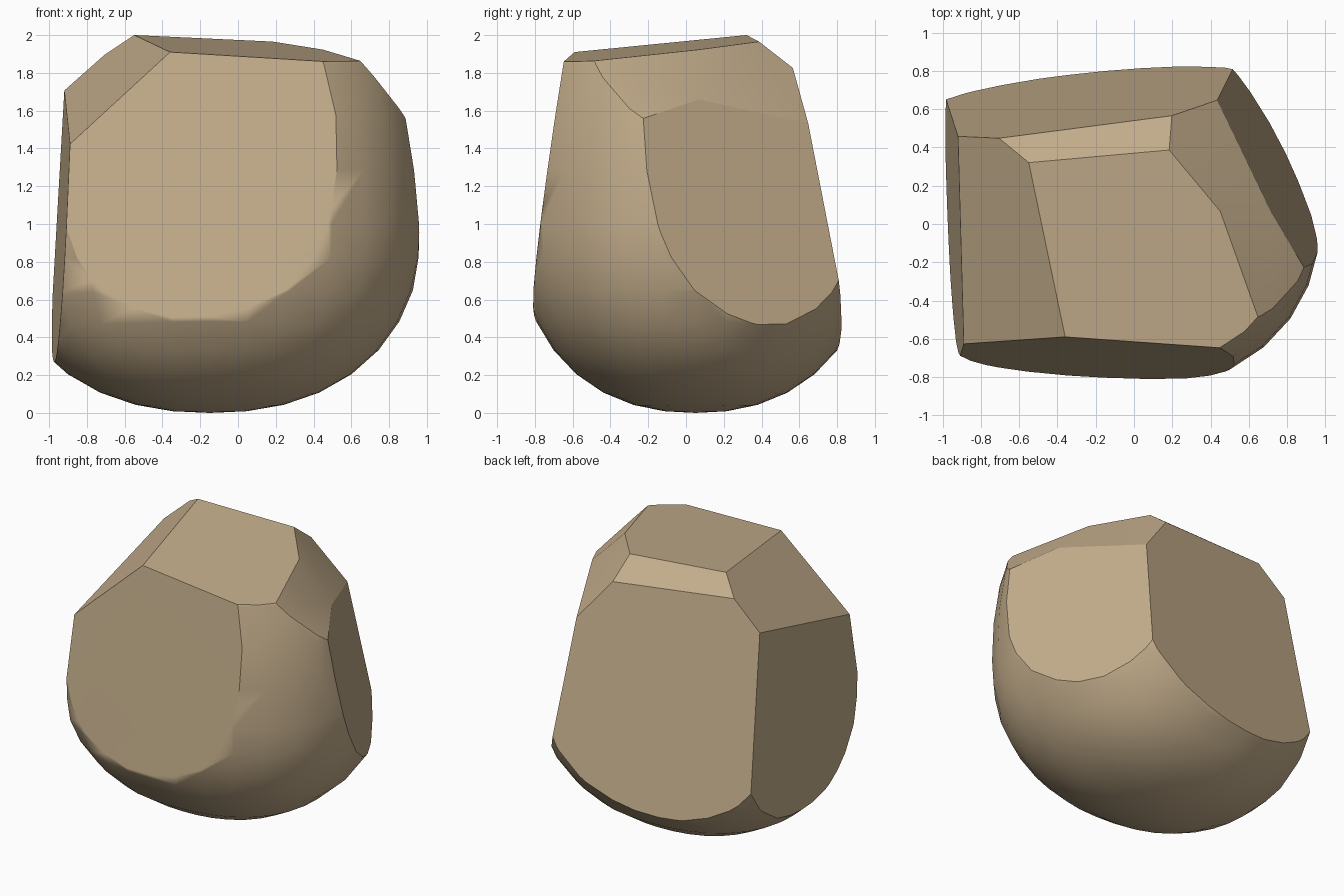
import bpy, bmesh, math
from mathutils import Vector

cube = bpy.data.objects.get("Cube")
if cube:
    bpy.data.objects.remove(cube, do_unlink=True)

# Rounded boulder body: slightly boxy ellipsoid, stretched in its upper half
CENTRE = Vector((-0.15, 0.05, 1.0))
RADIUS_X, RADIUS_Y, RADIUS_LOW, RADIUS_HIGH = 1.125, 0.945, 1.0, 1.6
BOXINESS = 2.25

# Chiselled facets: outward normal and limit, keeping normal . p <= limit
FACETS = {
    "front": ((-0.062, -1, 0.143), 0.885),
    "back": ((-0.116, 1, 0.183), 0.877),
    "left": ((1, 0.524, 0.199), 1.079),
    "right": ((-1, -0.041, 0.05), 0.986),
    "top": ((0.055, -0.0875, 1), 1.942),
    "top_right": ((-0.90, -0.287, 1), 2.403),
    "top_back": ((-0.023, 0.78, 1), 2.263),
    "top_left_back": ((1, 0.7, 1), 2.42),
    "top_left": ((1, 0.25, 1), 2.39),
}


def shape_body(bm):
    bmesh.ops.create_uvsphere(bm, u_segments=32, v_segments=18, radius=1)
    for v in bm.verts:
        d = v.co.normalized()
        size = sum(abs(c) ** BOXINESS for c in d) ** (1 / BOXINESS)
        d /= size
        rz = RADIUS_HIGH if d.z > 0 else RADIUS_LOW
        v.co = CENTRE + Vector((d.x * RADIUS_X, d.y * RADIUS_Y, d.z * rz))


def slice_facet(bm, normal, limit):
    n = Vector(normal)
    cut = bmesh.ops.bisect_plane(
        bm, geom=bm.verts[:] + bm.edges[:] + bm.faces[:], dist=1e-5,
        plane_co=n * (limit / n.length_squared), plane_no=n, clear_outer=True)
    rim = [e for e in cut["geom_cut"]
           if isinstance(e, bmesh.types.BMEdge) and e.is_boundary]
    if rim:
        bmesh.ops.edgeloop_fill(bm, edges=rim)


bm = bmesh.new()
shape_body(bm)
for normal, limit in FACETS.values():
    slice_facet(bm, normal, limit)
bmesh.ops.remove_doubles(bm, verts=bm.verts[:], dist=0.004)
bmesh.ops.recalc_face_normals(bm, faces=bm.faces[:])

mesh = bpy.data.meshes.new("boulder")
bm.to_mesh(mesh)
bm.free()
boulder = bpy.data.objects.new("boulder", mesh)
bpy.context.collection.objects.link(boulder)

# Sandy stone colour
stone = bpy.data.materials.new("sandy_stone")
stone.use_nodes = True
colour = (0.55, 0.42, 0.26, 1)
stone.diffuse_color = colour
bsdf = stone.node_tree.nodes["Principled BSDF"]
bsdf.inputs["Base Color"].default_value = colour
bsdf.inputs["Roughness"].default_value = 0.9
mesh.materials.append(stone)

# Smooth rounded areas, crisp ridges, flat facets
bpy.ops.object.select_all(action="DESELECT")
boulder.select_set(True)
bpy.context.view_layer.objects.active = boulder
bpy.ops.object.shade_smooth_by_angle(angle=math.radians(30))
weighted = boulder.modifiers.new("facet_normals", "WEIGHTED_NORMAL")
weighted.keep_sharp = True
